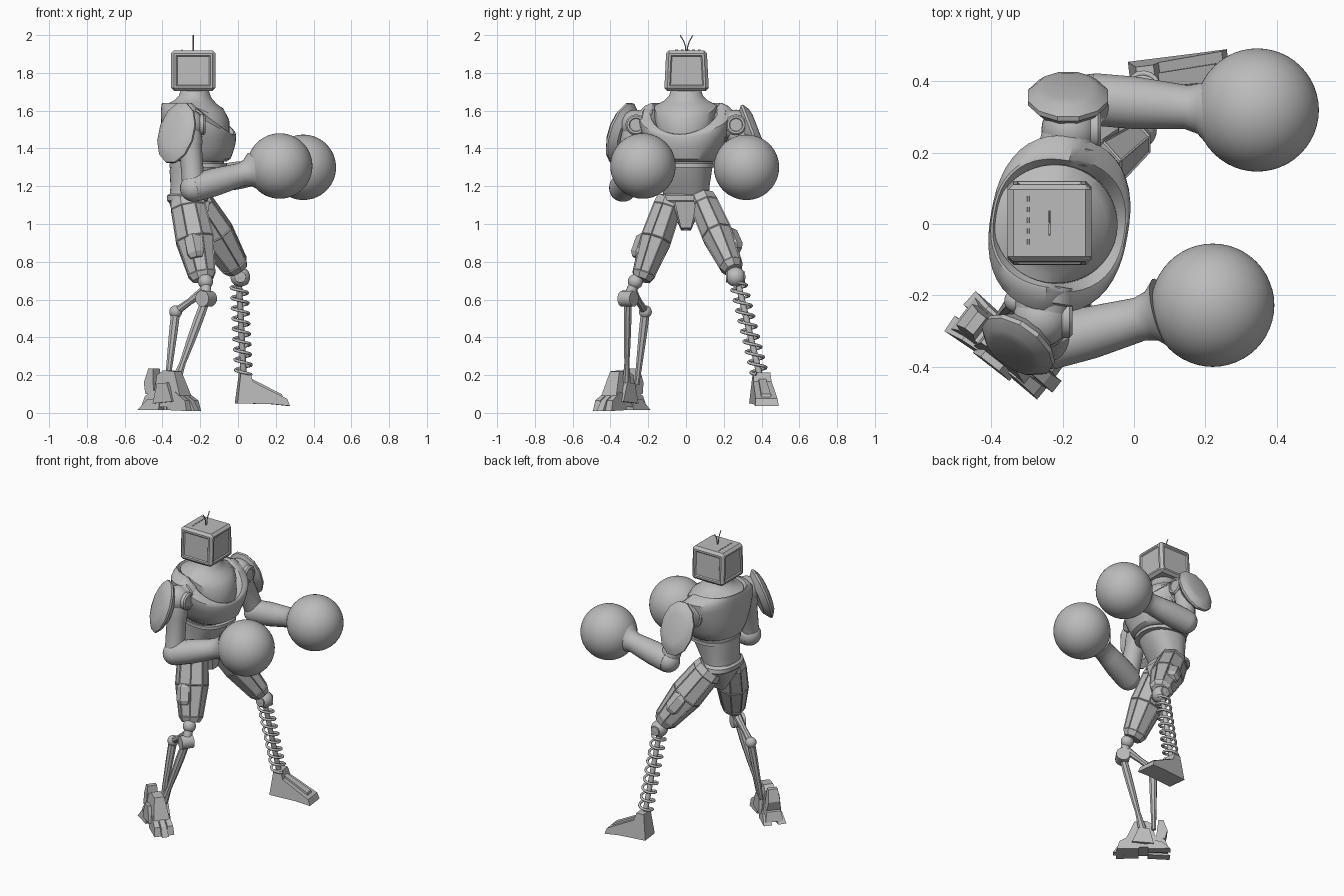
import bpy, bmesh
from math import sin, cos, pi, radians
from mathutils import Vector, Matrix

if "Cube" in bpy.data.objects:
    bpy.data.objects.remove(bpy.data.objects["Cube"])

shade = (.5, .5, .5, 1)
grey = bpy.data.materials.new("plain_grey")
grey.use_nodes = True
grey.diffuse_color = shade
grey.node_tree.nodes["Principled BSDF"].inputs["Base Color"].default_value = shade


def finish(name, bm, angle=35):
    """Turn the bmesh into an object, smooth below the given angle."""
    bmesh.ops.recalc_face_normals(bm, faces=bm.faces)
    mesh = bpy.data.meshes.new(name)
    bm.to_mesh(mesh)
    bm.free()
    mesh.shade_smooth()
    mesh.set_sharp_from_angle(angle=radians(angle))
    mesh.materials.append(grey)
    bpy.context.collection.objects.link(bpy.data.objects.new(name, mesh))


def skin(bm, rings):
    """Bridge the rings in order and close both ends."""
    loops = [[bm.verts.new(point) for point in ring] for ring in rings]
    for low, high in zip(loops, loops[1:]):
        for i in range(len(low)):
            bm.faces.new((low[i - 1], low[i], high[i], high[i - 1]))
    bm.faces.new(loops[0])
    bm.faces.new(loops[-1])


def lathe(name, start, end, profile, sides=24, wide=1, deep=1, hint=(0, 0, 1), panel=0, angle=35):
    """Turned shape from start to end; profile holds (fraction, radius)."""
    start, end = Vector(start), Vector(end)
    axis = (end - start).normalized()
    across = axis.cross(Vector(hint)).normalized()
    along = across.cross(axis)
    turns = [(i + .5) * 2 * pi / sides for i in range(sides)]
    bm = bmesh.new()
    skin(bm, [[start.lerp(end, t) + (along * wide * cos(a) + across * deep * sin(a)) * radius for a in turns]
              for t, radius in profile])
    if panel:
        bmesh.ops.recalc_face_normals(bm, faces=bm.faces)
        quads = [f for f in bm.faces if len(f.verts) == 4 and f.calc_area() > .004]
        bmesh.ops.inset_individual(bm, faces=quads, thickness=.007, depth=panel)
    finish(name, bm, angle)


def ball(name, centre, radius, segments=24):
    bm = bmesh.new()
    bmesh.ops.create_uvsphere(bm, u_segments=segments, v_segments=segments * 3 // 4, radius=radius,
                              matrix=Matrix.Translation(centre))
    finish(name, bm)


def rod(name, start, end, radius, sides=12):
    lathe(name, start, end, [(0, radius), (1, radius)], sides, hint=(.3, 1, .2))


def loft(name, low_x, high_x, rings, power=2.4, yaw=-10, sides=48):
    """Stacked rounded rings (z, half depth, half width, dip); dip lowers the front of a ring."""
    turn = Matrix.Rotation(radians(yaw), 3, 'Z')
    bm = bmesh.new()
    stack = []
    for step, (z, depth, width, dip) in enumerate(rings):
        middle = low_x + (high_x - low_x) * step / (len(rings) - 1)
        ring = []
        for i in range(sides):
            c, s = cos(2 * pi * i / sides), sin(2 * pi * i / sides)
            k = (abs(c) ** power + abs(s) ** power) ** (-1 / power)
            ring.append(turn @ Vector((depth * c * k, width * s * k, -dip * max(c, 0))) + Vector((middle, 0, z)))
        stack.append(ring)
    skin(bm, stack)
    finish(name, bm)


def prism(name, outline, width, origin, yaw, taper=.3, shift=0):
    """Side outline (x, z) given a width that narrows by taper towards the top."""
    turn = Matrix.Rotation(radians(yaw), 3, 'Z')
    heights = [z for x, z in outline]
    low, tall = min(heights), max(heights) - min(heights)
    bm = bmesh.new()
    skin(bm, [[turn @ Vector((x, shift + half * width * (1 - taper * (z - low) / tall), z)) + Vector(origin)
               for x, z in outline] for half in (-.5, .5)])
    finish(name, bm, 15)


def wire(name, points, radius):
    curve = bpy.data.curves.new(name, 'CURVE')
    curve.dimensions = '3D'
    curve.bevel_depth, curve.bevel_resolution, curve.use_fill_caps = radius, 2, True
    spline = curve.splines.new('POLY')
    spline.points.add(len(points) - 1)
    for target, point in zip(spline.points, points):
        target.co = (*point, 1)
    curve.materials.append(grey)
    bpy.context.collection.objects.link(bpy.data.objects.new(name, curve))


# Head: bevelled casing narrowing to the top, sunken screen and side panels, vents, antennas
head = Vector((-.237, .003, 1.812))
size = Vector((.235, .235, .215))
bm = bmesh.new()
bmesh.ops.create_cube(bm, size=1, matrix=Matrix.Translation(head) @ Matrix.Diagonal((*size, 1)))
bmesh.ops.bevel(bm, geom=bm.edges[:], offset=.016, segments=1, affect='EDGES')
for vert in bm.verts:
    if vert.co.z > head.z:
        vert.co.y *= .92
bmesh.ops.recalc_face_normals(bm, faces=bm.faces)
panels = [f for f in bm.faces if f.calc_area() > .02 and abs(f.normal.z) < .5]
for thickness, depth in ((.016, 0), (.008, -.007)):
    bmesh.ops.inset_individual(bm, faces=panels, thickness=thickness, depth=depth)
finish("head_casing", bm, 15)
crown = head + Vector((0, 0, size.z / 2))
for i in range(-2, 3):
    vent = crown + Vector((-.06, .03 * i, 0))
    rod("head_vent", vent, vent + Vector((0, .015, 0)), .004, 6)
for side in (-1, 1):
    wire("antenna", [crown + Vector((0, side * (.004 + .03 * t * t), .08 * t)) for t in (0, .3, .6, 1)], .003)

# Torso: inner body filling the U-shaped neck opening of the chest shell, then abdomen
loft("neck_and_inner_body", -.215, -.23, [
    (1.5, .15, .15, .1), (1.615, .172, .168, .18), (1.63, .174, .166, .08), (1.64, .145, .142, .03),
    (1.655, .112, .115, .02), (1.68, .085, .09, .01), (1.72, .07, .076, 0)], power=2)
loft("chest_shell", -.205, -.215, [
    (1.33, .14, .145, 0), (1.345, .165, .165, 0), (1.4, .185, .192, 0), (1.48, .192, .225, .05),
    (1.56, .194, .246, .1), (1.6, .193, .247, .13), (1.625, .19, .222, .15), (1.64, .187, .188, .165),
    (1.64, .18, .18, .175), (1.58, .14, .14, .15)])
loft("abdomen", -.27, -.21, [(1.14, .09, .12, 0), (1.2, .105, .124, 0), (1.28, .13, .135, 0), (1.36, .14, .15, 0)])
loft("abdomen_rim", -.21, -.21, [(z, .15, .152, 0) for z in (1.3, 1.32)])

# Pelvis
loft("belt", -.268, -.268, [(1.115, .1, .135, 0), (1.125, .108, .15, 0), (1.15, .108, .145, 0), (1.16, .095, .13, 0)],
     yaw=0)
loft("pelvis", -.25, -.268, [(.965, .04, .025, 0), (1.03, .075, .055, 0), (1.09, .095, .11, 0), (1.125, .1, .135, 0)],
     yaw=0, sides=12)
prism("front_crotch_plate", [(-.15, 1.12), (-.17, .98), (-.22, .97), (-.22, 1.12)], .05, (0, 0, 0), 0, taper=-1.4)

# Arms: shoulder joint, plate, upper arm, elbow, flared forearm, round glove
arms = {
    "left": dict(shoulder=(-.18, .265, 1.525), elbow=(-.115, .35, 1.24), wrist=(.215, .322, 1.29),
                 glove=(.346, .32, 1.3), plate=(-.185, .35, 1.475), facing=(0, .93, .36)),
    "right": dict(shoulder=(-.26, -.265, 1.525), elbow=(-.235, -.335, 1.19), wrist=(.08, -.25, 1.28),
                  glove=(.221, -.228, 1.307), plate=(-.322, -.335, 1.48), facing=(-.56, -.78, .33)),
}
for side, joints in arms.items():
    shoulder, elbow, wrist, glove, plate, facing = (Vector(value) for value in joints.values())
    facing.normalize()
    chest = Vector((-.22, 0, 1.52))
    lathe(side + "_shoulder_socket", shoulder.lerp(chest, .35), shoulder, [(0, .09), (.5, .09), (.55, .08), (1, .075)])
    ball(side + "_shoulder_ball", shoulder, .08)
    hub = shoulder + Vector((.045, 0, 0))
    lathe(side + "_shoulder_hub", hub, hub + Vector((.042, 0, 0)),
          [(0, .055), (.8, .055), (1, .047), (1, .036), (.9, .033)])
    lathe(side + "_shoulder_plate", plate - facing * .035, plate + facing * .04,
          [(0, .085), (.45, .12), (.62, .12), (.9, .095), (1, .07)], 12, wide=1.42, deep=.97, angle=25)
    lathe(side + "_upper_arm", shoulder, elbow, [(0, .062), (.3, .066), (.34, .06), (1, .06)], hint=(1, 0, 0))
    ball(side + "_elbow", elbow, .072)
    lathe(side + "_forearm", elbow, wrist, [(0, .074), (.35, .074), (.65, .066), (.8, .062), (.91, .072), (1, .1)])
    ball(side + "_glove", glove, .173, 48)

# Thighs: long-facet armour with shallow panels and an outer plate
thighs = {
    "left": (Vector((-.24, .085, 1.13)), Vector((0, .25, .755)), 1),
    "right": (Vector((-.272, -.085, 1.13)), Vector((-.185, -.235, .705)), -1),
}
for side, (hip, knee, outward) in thighs.items():
    lathe(side + "_thigh", hip, knee, [(0, .085), (.1, .094), (.5, .102), (.93, .074), (1, .055)],
          8, wide=1.06, deep=.88, hint=(1, 0, 0), panel=-.004, angle=10)
    offset = Vector((-.015, .05 * outward, .02))
    lathe(side + "_thigh_plate", hip.lerp(knee, .5) + offset, hip.lerp(knee, .78) + offset,
          [(0, .035), (.15, .05), (.8, .05), (1, .035)], 6, hint=(1, 0, 0), angle=10)

# Left lower leg: knee ball, coil spring round a rod, wedge foot
knee = Vector((.012, .263, .72))
ball("left_knee", knee, .052)
pin = Vector((0, .05, 0))
rod("left_knee_pin", knee - pin, knee + pin, .03)
top, base = Vector((.005, .275, .69)), Vector((.03, .39, .2))
rod("spring_core", top, base, .016)
turns, steps = 9, 16
coil = [(i / (turns * steps), 2 * pi * i / steps) for i in range(turns * steps)]
wire("coil_spring", [top.lerp(base, t) + Vector((cos(a), sin(a), 0)) * .043 for t, a in coil], .008)
foot = Vector((.01, .397, 0))
prism("left_foot", [(-.02, .05), (0, .213), (.05, .213), (.065, .165), (.245, .075), (.26, .037), (.16, .047)],
      .125, foot, 7)
prism("left_foot_ridge", [(.05, .15), (.06, .18), (.22, .1), (.23, .07)], .055, foot, 7)

# Right lower leg: knee joint, main strut, jointed rear strut
knee, hinge = Vector((-.172, -.268, .695)), Vector((-.168, -.307, .605))
ball("right_knee", knee, .04)
rod("right_knee_link", knee, hinge, .028)
pin = Vector((.022, .032, 0))
rod("right_knee_pin", hinge - pin, hinge + pin, .043)
lathe("main_strut", hinge, (-.335, -.315, .15), [(0, .025), (.25, .027), (.5, .024), (.75, .018), (1, .03)],
      8, deep=.8, hint=(1, 0, 0))
bend = Vector((-.33, -.215, .535))
lathe("rear_link", (-.18, -.285, .645), bend, [(0, .026), (.5, .018), (1, .022)], 8)
ball("rear_joint", bend, .034)
lathe("rear_strut", bend, (-.375, -.26, .15), [(0, .026), (.3, .024), (1, .014)], 8, hint=(1, 0, 0))

# Right foot: ankle block, heel fin, close-set toes
foot, turn = Vector((-.362, -.343, 0)), -38
prism("ankle_block", [(-.07, .06), (-.06, .2), (-.02, .225), (.055, .22), (.12, .06)], .11, foot, turn, taper=.45)
prism("heel_block", [(-.15, .03), (-.13, .09), (-.05, .13), (.1, .1), (.1, .03)], .11, foot, turn)
prism("heel_fin", [(-.13, .1), (-.145, .16), (-.12, .235), (-.09, .235), (-.075, .1)], .085, foot, turn)
for i in (-1, 0, 1):
    prism("front_toe", [(.03, .015), (.02, .1), (.08, .11), (.15, .065), (.185 - .02 * abs(i), .01)],
          .042, foot, turn + 2 * i, shift=.036 * i)
for i in (-1, 1):
    prism("rear_toe", [(-.03, .015), (-.03, .08), (-.11, .07), (-.165, .015)], .052, foot, turn - 4 * i, shift=.034 * i)
    prism("ankle_guard", [(-.06, .05), (-.035, .155), (.03, .16), (.07, .06)], .03, foot, turn, shift=.055 * i)
